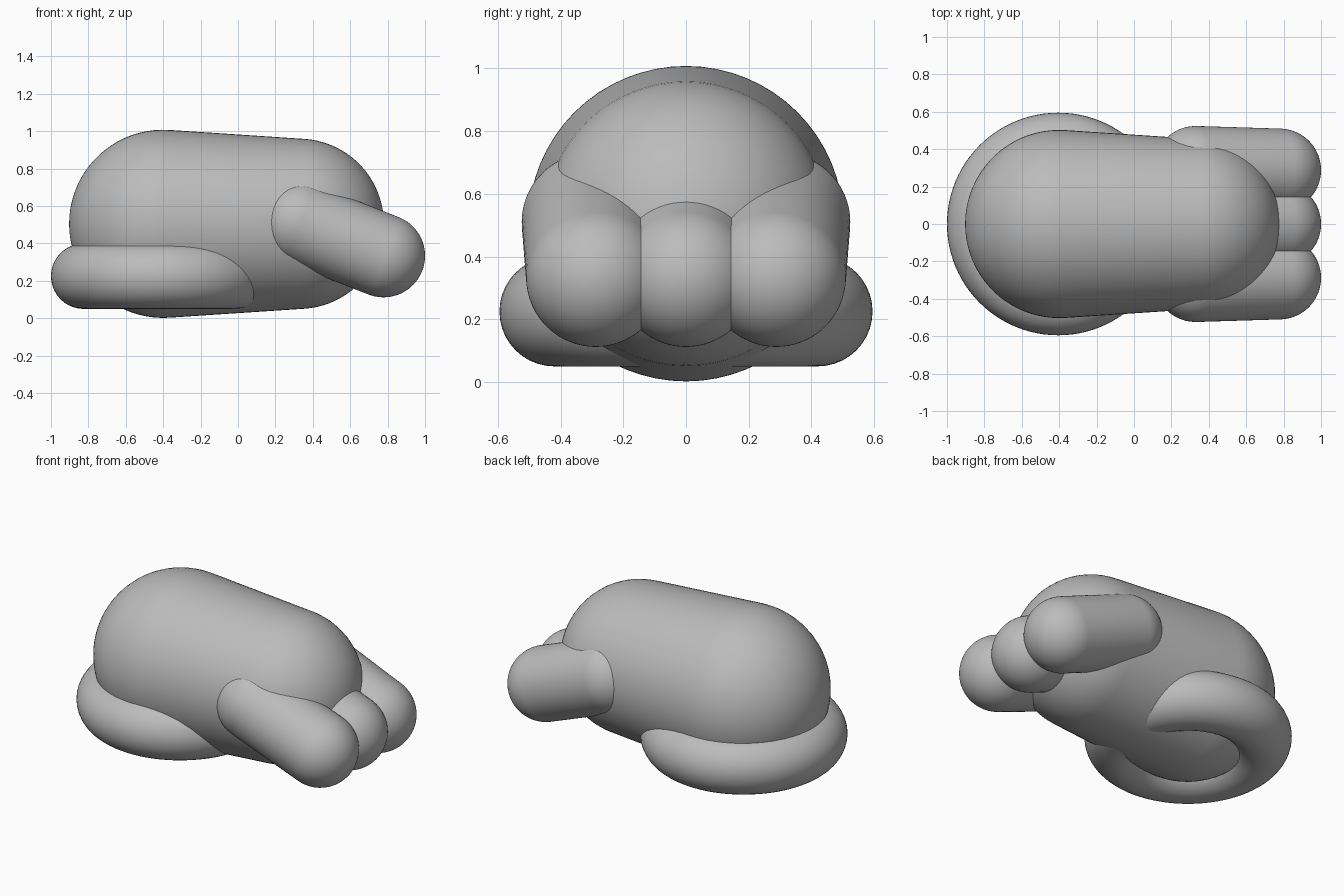
import bpy, bmesh, math
from mathutils import Vector, Matrix

cube = bpy.data.objects.get("Cube")
if cube:
    bpy.data.objects.remove(cube, do_unlink=True)

grey = bpy.data.materials.new("plain grey")
grey.use_nodes = True
COLOUR = (0.5, 0.5, 0.5, 1)
grey.diffuse_color = COLOUR
grey.node_tree.nodes["Principled BSDF"].inputs["Base Color"].default_value = COLOUR


def capsule(name, start, end, r0, r1, sides=64, rings=20):
    """Revolve two round caps joined by a tangent cone around the line start-end."""
    start, end = Vector(start), Vector(end)
    axis = end - start
    length = axis.length
    tangent = math.acos((r0 - r1) / length)  # angle from the axis where caps meet the cone
    profile = []
    for i in range(rings + 1):
        a = math.pi + (tangent - math.pi) * i / rings
        profile.append((r0 * math.sin(a), r0 * math.cos(a)))
    for i in range(rings + 1):
        a = tangent * (1 - i / rings)
        profile.append((r1 * math.sin(a), length + r1 * math.cos(a)))

    bm = bmesh.new()
    verts = [bm.verts.new((x, 0, z)) for x, z in profile]
    edges = [bm.edges.new(pair) for pair in zip(verts, verts[1:])]
    bmesh.ops.spin(bm, geom=verts + edges, axis=(0, 0, 1), cent=(0, 0, 0),
                   angle=math.tau, steps=sides)
    bmesh.ops.remove_doubles(bm, verts=bm.verts, dist=1e-5)
    bmesh.ops.recalc_face_normals(bm, faces=bm.faces)
    turn = axis.to_track_quat('Z', 'Y').to_matrix().to_4x4()
    bm.transform(Matrix.Translation(start) @ turn)
    for face in bm.faces:
        face.smooth = True
    mesh = bpy.data.meshes.new(name)
    bm.to_mesh(mesh)
    bm.free()
    mesh.materials.append(grey)
    obj = bpy.data.objects.new(name, mesh)
    bpy.context.collection.objects.link(obj)
    return obj


# Main body, slightly narrower towards +x
capsule("body", (-0.40, 0, 0.505), (0.325, 0, 0.505), 0.503, 0.455)

# Three stubby fingers sloping down, the outer two angled slightly inwards
for name, side in (("front_finger", -1), ("middle_finger", 0), ("back_finger", 1)):
    capsule(name, (0.33, 0.302 * side, 0.51), (0.778, 0.288 * side, 0.334), 0.222, 0.222)

# Ring around the base of the body
bpy.ops.mesh.primitive_torus_add(major_radius=0.42, minor_radius=0.175,
                                 major_segments=96, minor_segments=40,
                                 location=(-0.405, 0, 0.225))
ring = bpy.context.object
ring.name = "base_ring"
ring.data.materials.append(grey)
bpy.ops.object.shade_smooth()
